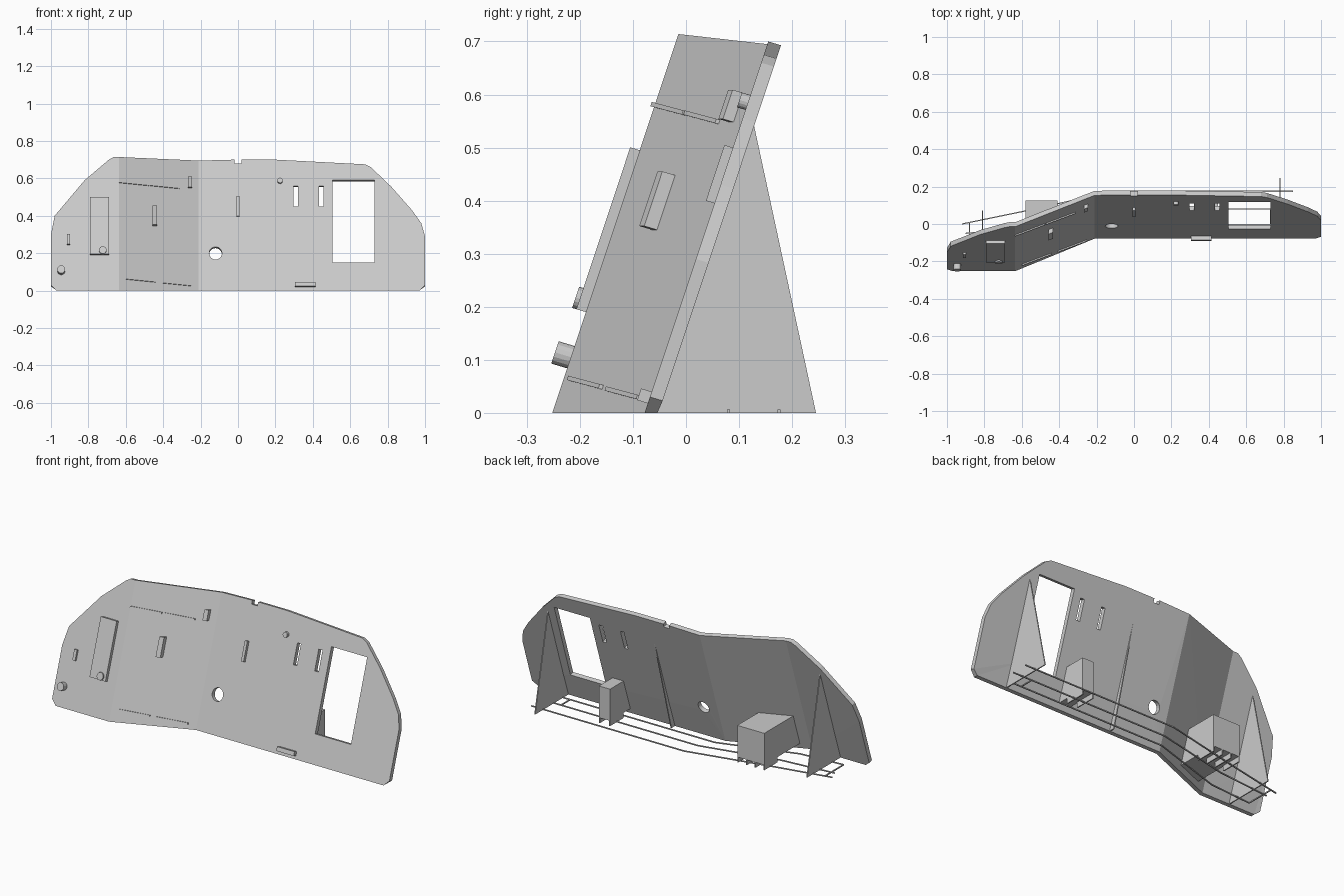
import bpy, bmesh
from math import radians
from mathutils import Matrix, Vector

if "Cube" in bpy.data.objects:
    bpy.data.objects.remove(bpy.data.objects["Cube"])

grey = bpy.data.materials.new("plain grey")
grey.use_nodes = True
grey.diffuse_color = (0.6, 0.6, 0.6, 1)
grey.node_tree.nodes["Principled BSDF"].inputs["Base Color"].default_value = (0.6, 0.6, 0.6, 1)

FOLD_L, FOLD_R, THICK, LEAN = -0.635, -0.21, 0.024, 0.333


def front_y(x, z):
    """Front surface of the folded, leaning panel."""
    t = min(max((FOLD_R - x) / (FOLD_R - FOLD_L), 0), 1)
    return -0.078 - 0.174 * t + LEAN * z


def warp(bm):
    """Bend flat work (x, depth, height) onto the leaning panel."""
    for v in bm.verts:
        x, d, z = v.co
        v.co = (x, front_y(x, z) + d, max(0, z - 0.3 * d))


def add(name, bm):
    bmesh.ops.recalc_face_normals(bm, faces=bm.faces)
    mesh = bpy.data.meshes.new(name)
    bm.to_mesh(mesh)
    bm.free()
    mesh.materials.append(grey)
    ob = bpy.data.objects.new(name, mesh)
    bpy.context.collection.objects.link(ob)
    return ob


def box(bm, x0, x1, y0, y1, z0, z1):
    size = Matrix.Diagonal((x1 - x0, y1 - y0, z1 - z0, 1))
    mid = Matrix.Translation(((x0 + x1) / 2, (y0 + y1) / 2, (z0 + z1) / 2))
    return bmesh.ops.create_cube(bm, size=1, matrix=mid @ size)["verts"]


def disc(bm, x, z, r, y0, y1, sides=16):
    m = Matrix.Translation((x, (y0 + y1) / 2, z)) @ Matrix.Rotation(radians(90), 4, "X")
    bmesh.ops.create_cone(bm, cap_ends=True, segments=sides, radius1=r, radius2=r,
                          depth=y1 - y0, matrix=m)


def prism(bm, points, move):
    face = bm.faces.new([bm.verts.new(p) for p in points])
    new = bmesh.ops.extrude_face_region(bm, geom=[face])["geom"]
    bmesh.ops.translate(bm, vec=move, verts=[g for g in new if isinstance(g, bmesh.types.BMVert)])


# Panel outline with the top notch, still flat
outline = [(-0.97, 0), (0.97, 0), (1, 0.03), (1, 0.29), (0.98, 0.36), (0.93, 0.43),
           (0.82, 0.555), (0.71, 0.66), (0.68, 0.675), (0.2, 0.7), (0.018, 0.7),
           (0.018, 0.68), (-0.018, 0.68), (-0.018, 0.7), (-0.21, 0.695), (-0.635, 0.714),
           (-0.665, 0.714), (-0.69, 0.7), (-0.82, 0.59), (-0.98, 0.4), (-1, 0.3), (-1, 0.03)]
bm = bmesh.new()
prism(bm, [(x, 0, z) for x, z in outline], (0, THICK, 0))
panel = add("panel", bm)

# Openings: window, two slots and a round hole
bm = bmesh.new()
for x0, x1, z0, z1 in [(0.505, 0.73, 0.15, 0.59), (0.298, 0.32, 0.45, 0.56), (0.432, 0.456, 0.45, 0.56)]:
    box(bm, x0, x1, -0.1, 0.1, z0, z1)
disc(bm, -0.12, 0.2, 0.034, -0.1, 0.1, 24)
cutter = add("opening_cutter", bm)
cutter.hide_render = True
mod = panel.modifiers.new("openings", "BOOLEAN")
mod.operation, mod.solver, mod.object = "DIFFERENCE", "EXACT", cutter
bpy.context.view_layer.objects.active = panel
bpy.ops.object.modifier_apply(modifier=mod.name)
bpy.data.objects.remove(cutter)

# Crease the panel at both folds, then bend it
bm = bmesh.new()
bm.from_mesh(panel.data)
for x in (FOLD_L, FOLD_R):
    bmesh.ops.bisect_plane(bm, geom=bm.verts[:] + bm.edges[:] + bm.faces[:],
                           plane_co=(x, 0, 0), plane_no=(1, 0, 0))
bmesh.ops.triangulate(bm, faces=[f for f in bm.faces if len(f.verts) > 4])
warp(bm)
bm.to_mesh(panel.data)
bm.free()

# Raised blocks on the front: x range, z range, height
blocks = {"cover_plate": (-0.79, -0.69, 0.19, 0.495, 0.018),
          "left_block": (-0.915, -0.898, 0.245, 0.3, 0.012),
          "fold_block": (-0.457, -0.434, 0.345, 0.448, 0.024),
          "upper_block": (-0.267, -0.246, 0.548, 0.603, 0.02),
          "centre_block": (-0.008, 0.008, 0.395, 0.5, 0.016),
          "lower_bar": (0.305, 0.415, 0.018, 0.04, 0.02)}
for name, (x0, x1, z0, z1, h) in blocks.items():
    bm = bmesh.new()
    box(bm, x0, x1, -h, 0.002, z0, z1)
    warp(bm)
    add(name, bm)

# Round knobs
for name, x, z, r, h in [("corner_knob", -0.945, 0.105, 0.021, 0.03),
                         ("plate_knob", -0.723, 0.21, 0.02, 0.026),
                         ("small_knob", 0.225, 0.585, 0.014, 0.016)]:
    bm = bmesh.new()
    disc(bm, x, z, r, -h, 0.002)
    warp(bm)
    add(name, bm)

# Thin sloping strips on the folded section
for i, (x0, z0) in enumerate([(-0.635, 0.58), (-0.47, 0.564), (-0.6, 0.064), (-0.41, 0.044)]):
    bm = bmesh.new()
    for v in box(bm, x0, x0 + 0.158, -0.007, 0.002, z0 - 0.004, z0 + 0.004):
        v.co.z -= 0.1 * (v.co.x - x0)
    warp(bm)
    add(f"strip_{i + 1}", bm)


def back_y(x, z):
    return front_y(x, z) + THICK


# Triangular stands and the slim centre rib
for name, x, top, reach in [("left_stand", 0.78, 0.545, 0.303), ("right_stand", -0.81, 0.545, 0.303),
                            ("centre_rib", 0.11, 0.58, 0.035)]:
    base = back_y(x, 0) - 0.004
    bm = bmesh.new()
    prism(bm, [(x - 0.003, base, 0), (x - 0.003, base + reach, 0),
               (x - 0.003, back_y(x, top), top)], (0.006, 0, 0))
    add(name, bm)

# Housings behind the panel, each on small fins
for name, x0, x1, back, fins in [("right_housing", -0.58, -0.41, 0.125, 4),
                                 ("left_housing", 0.38, 0.45, 0.14, 2)]:
    bm = bmesh.new()
    for v in box(bm, x0, x1, 0, back, 0.03, 0.21):
        if v.co.y < back / 2:
            v.co.y = back_y(v.co.x, v.co.z) - 0.003
    for i in range(fins):
        x = x0 + 0.003 + (x1 - x0 - 0.006) * i / (fins - 1)
        box(bm, x - 0.003, x + 0.003, back - 0.12, back, 0, 0.03)
    add(name, bm)

# Ground rails with cross bars
rails = {"outer_rail": [(0.85, 0.175), (-0.11, 0.175), (-0.58, 0.07), (-0.92, 0.0)],
         "middle_rail": [(0.85, 0.08), (-0.13, 0.08), (-0.58, -0.02), (-0.9, -0.05)],
         "inner_rail": [(0.78, -0.002), (-0.18, -0.002), (-0.62, -0.14), (-0.88, -0.16)],
         "left_cross_bar": [(0.73, 0.08), (0.73, -0.002)],
         "right_cross_bar": [(-0.88, 0.01), (-0.88, -0.16)]}
for name, path in rails.items():
    bm = bmesh.new()
    for a, b in zip(path, path[1:]):
        a, b = Vector(a), Vector(b)
        side = (b - a).orthogonal().normalized() * 0.003
        prism(bm, [(*p, 0) for p in (a - side, b - side, b + side, a + side)], (0, 0, 0.006))
    add(name, bm)
